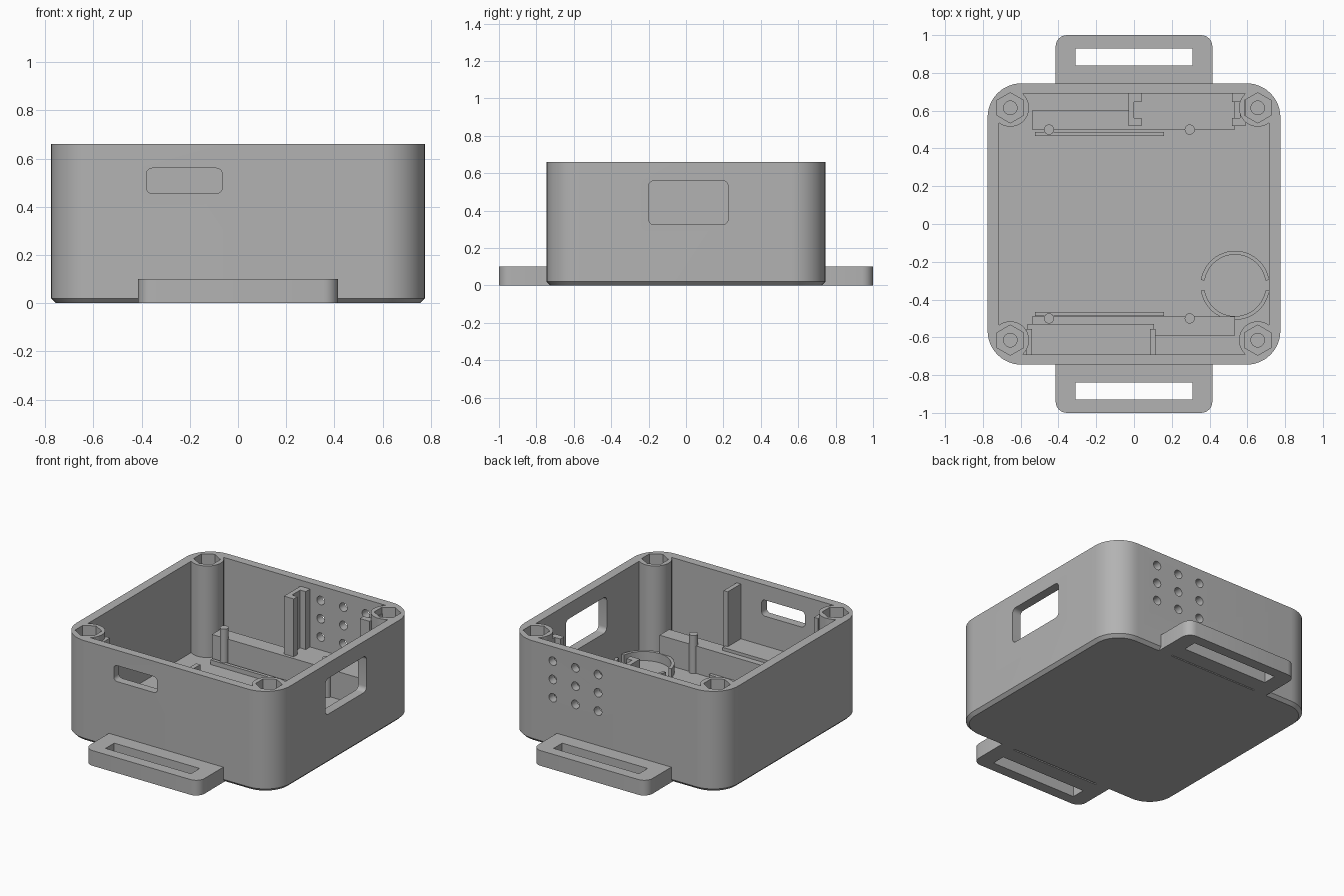
import bpy, bmesh
from math import sin, cos, pi, radians, atan2, sqrt
from mathutils import Matrix

cube = bpy.data.objects.get("Cube")
if cube:
    bpy.data.objects.remove(cube, do_unlink=True)

grey = bpy.data.materials.new("plain_grey")
grey.use_nodes = True
colour = (0.45, 0.45, 0.45, 1)
grey.diffuse_color = colour
grey.node_tree.nodes["Principled BSDF"].inputs["Base Color"].default_value = colour

# Maps from profile space (u, v, depth) to the model
FLAT = Matrix.Identity(4)
FRONT = Matrix(((1, 0, 0, 0), (0, 0, 1, 0), (0, 1, 0, 0), (0, 0, 0, 1)))
SIDE = Matrix(((0, 0, 1, 0), (1, 0, 0, 0), (0, 1, 0, 0), (0, 0, 0, 1)))


def arc(cx, cy, r, a0, a1, n):
    return [(cx + r * cos(a0 + (a1 - a0) * i / n), cy + r * sin(a0 + (a1 - a0) * i / n))
            for i in range(n + 1)]


def circle(cx, cy, r, n=24, turn=0):
    return arc(cx, cy, r, turn, turn + 2 * pi, n)[:-1]


def rect(x0, x1, y0, y1, r=0, n=6):
    if not r:
        return [(x0, y0), (x1, y0), (x1, y1), (x0, y1)]
    centres = [(x1 - r, y1 - r), (x0 + r, y1 - r), (x0 + r, y0 + r), (x1 - r, y0 + r)]
    return [p for k, c in enumerate(centres) for p in arc(*c, r, k * pi / 2, (k + 1) * pi / 2, n)]


def loft(name, rings, matrix=FLAT):
    """Skin a stack of (profile, depth) rings and cap both ends."""
    bm = bmesh.new()
    loops = [[bm.verts.new((x, y, z)) for x, y in pts] for pts, z in rings]
    n = len(loops[0])
    for a, b in zip(loops, loops[1:]):
        for i in range(n):
            j = (i + 1) % n
            bm.faces.new((a[i], a[j], b[j], b[i]))
    bm.faces.new(loops[0][::-1])
    bm.faces.new(loops[-1])
    bm.transform(matrix)
    bmesh.ops.recalc_face_normals(bm, faces=bm.faces)
    mesh = bpy.data.meshes.new(name)
    bm.to_mesh(mesh)
    bm.free()
    mesh.materials.append(grey)
    ob = bpy.data.objects.new(name, mesh)
    bpy.context.collection.objects.link(ob)
    return ob


def prism(name, pts, z0, z1, matrix=FLAT):
    return loft(name, [(pts, z0), (pts, z1)], matrix)


def cut(ob, cutter):
    cutter.hide_render = True
    mod = ob.modifiers.new("cut", "BOOLEAN")
    mod.operation, mod.solver, mod.object = "DIFFERENCE", "EXACT", cutter
    bpy.context.view_layer.objects.active = ob
    bpy.ops.object.modifier_apply(modifier=mod.name)
    bpy.data.objects.remove(cutter, do_unlink=True)


W, D, H, FLOOR = 0.775, 0.745, 0.66, 0.06
IX, IY = 0.715, 0.69
PX, PY, PR = 0.655, 0.615, 0.1
LEDGE, TALL = 0.24, 0.62

# Case shell with a bevelled base
case = loft("case", [(rect(-W + 0.02, W - 0.02, -D + 0.02, D - 0.02, 0.16, 12), 0),
                     (rect(-W, W, -D, D, 0.18, 12), 0.02),
                     (rect(-W, W, -D, D, 0.18, 12), H)])

# Cavity, whose corners curve around the four screw posts
dx, dy = sqrt(PR**2 - (IY - PY)**2), sqrt(PR**2 - (IX - PX)**2)
corner = arc(PX, PY, PR, atan2(-dy, IX - PX), atan2(IY - PY, -dx) - 2 * pi, 12)
cavity = []
for sx, sy in ((1, 1), (-1, 1), (-1, -1), (1, -1)):
    pts = [(x * sx, y * sy) for x, y in corner]
    cavity += pts if sx * sy > 0 else pts[::-1]
cut(case, prism("cavity", cavity, FLOOR, H + 0.1))

# Nut pockets and screw holes in the posts
for sx in (-1, 1):
    for sy in (-1, 1):
        cut(case, prism("nut_pocket", circle(PX * sx, PY * sy, 0.08, 6, pi / 2), H - 0.1, H + 0.1))
        cut(case, prism("screw_hole", circle(PX * sx, PY * sy, 0.036), 0.2, H - 0.05))

# Wall openings
cut(case, prism("front_slot", rect(-0.38, -0.065, 0.455, 0.56, 0.025), -0.85, -0.6, FRONT))
cut(case, prism("side_window", rect(-0.2, 0.225, 0.325, 0.56, 0.03), 0.65, 0.85, SIDE))
for i in range(3):
    for k in range(3):
        cut(case, prism("vent", circle(0.117 + 0.164 * i, 0.325 + 0.12 * k, 0.028), 0.6, 0.85, FRONT))

# Strap loops
for name, s in (("front", -1), ("back", 1)):
    y0, y1 = sorted((0.71 * s, s))
    tab = prism(name + "_strap_loop", rect(-0.415, 0.415, y0, y1, 0.06), 0, 0.1)
    fill = sorted((0.71 * s, 0.9 * s))
    cut(tab, prism("trim", rect(-1, 1, *sorted((0.6 * s, 0.735 * s))), -0.1, 0.2))
    cut(tab, prism("strap_slot", rect(-0.31, 0.31, *sorted((0.84 * s, 0.93 * s))), -0.1, 0.2))
    for sx in (-1, 1):
        prism(name + "_loop_root", rect(*sorted((0.32 * sx, 0.415 * sx)),
              *sorted((0.72 * s, 0.8 * s))), 0, 0.1)

# Board ledges, locating pins and low rails
BASE = FLOOR - 0.01
prism("back_ledge", [(-0.54, 0.5), (0.535, 0.5), (0.535, 0.7), (-0.03, 0.7),
                     (-0.03, 0.6), (-0.54, 0.6)], BASE, LEDGE)
prism("front_ledge", rect(-0.54, 0.535, -0.59, -0.49), BASE, LEDGE)
prism("front_step", rect(-0.565, 0.105, -0.7, -0.53), BASE, LEDGE + 0.02)
for name, s in (("front", -1), ("back", 1)):
    for x in (-0.45, 0.295):
        prism(name + "_pin", circle(x, 0.5 * s, 0.027, 16), BASE, 0.31)
    prism(name + "_rail", rect(-0.525, 0.16, *sorted((0.465 * s, 0.487 * s))), BASE, 0.09)

# Upright guide plates beside the front slot
for x in (-0.555, 0.1):
    prism("front_guide", rect(x - 0.015, x + 0.015, -0.7, -0.555), BASE, TALL)

# Facing channel clips on the back wall
for x, s in ((-0.03, 1), (0.59, -1)):
    clip = [(0, 0.52), (0.07, 0.52), (0.07, 0.56), (0.03, 0.56),
            (0.03, 0.645), (0.07, 0.645), (0.07, 0.695), (0, 0.695)]
    prism("back_clip", [(x + s * u, v) for u, v in clip], BASE, TALL)

# Split ring on the floor
for a in (0, pi):
    gap = radians(9)
    ring = arc(0.535, -0.325, 0.183, a + gap, a + pi - gap, 24)
    ring += arc(0.535, -0.325, 0.163, a + pi - gap, a + gap, 24)
    prism("holder_ring", ring, BASE, 0.12)

# Smooth curved faces, keep hard edges
bpy.ops.object.select_all(action="DESELECT")
for ob in bpy.context.collection.objects:
    if ob.type == "MESH":
        ob.select_set(True)
        bpy.context.view_layer.objects.active = ob
bpy.ops.object.shade_smooth_by_angle(angle=radians(30))
